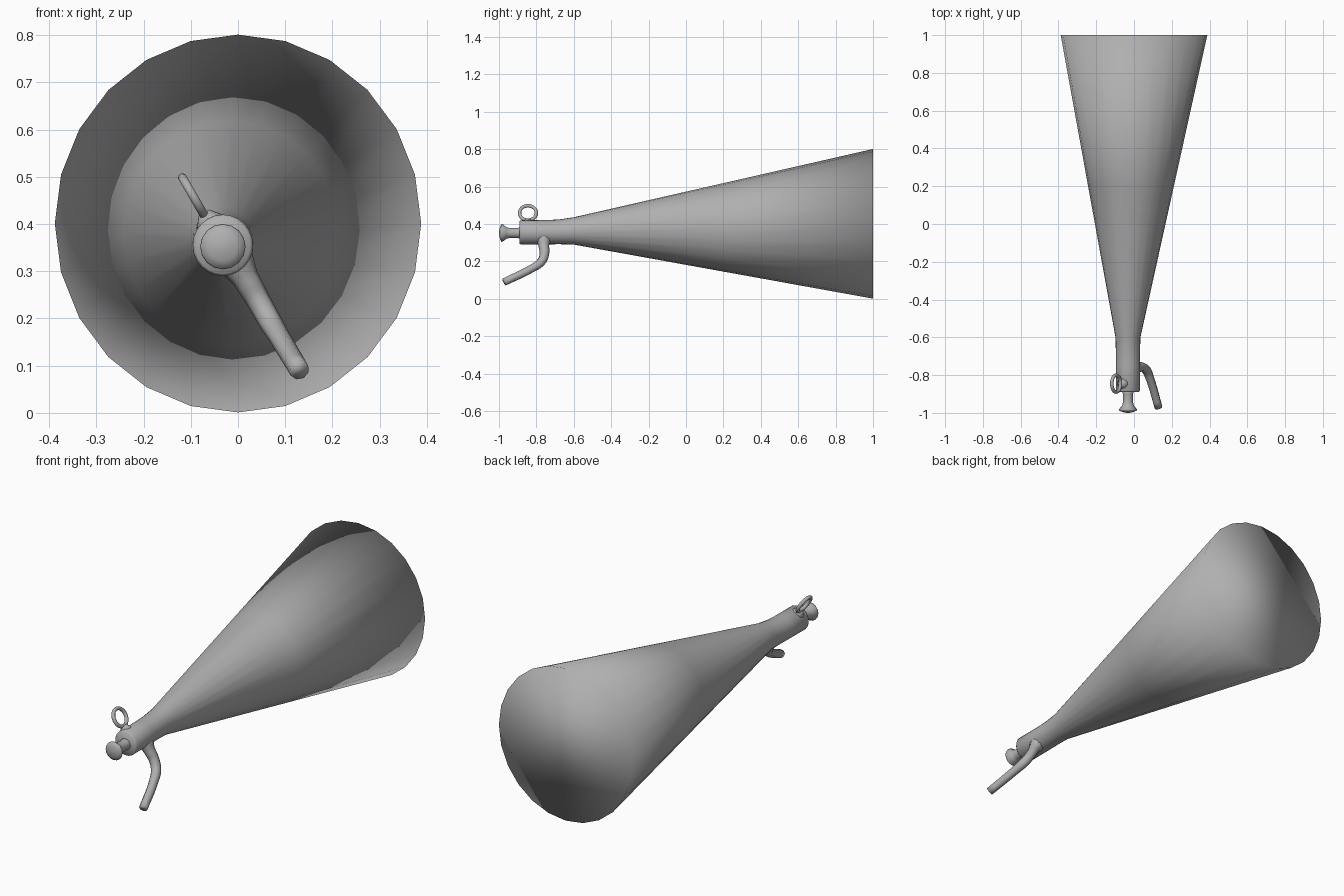
import bpy, bmesh, math
from mathutils import Vector

if "Cube" in bpy.data.objects:
    bpy.data.objects.remove(bpy.data.objects["Cube"])

# Dark grey finish shared by every part
grey = bpy.data.materials.new("dark_grey")
grey.diffuse_color = (0.43, 0.43, 0.43, 1)
grey.use_nodes = True
grey.node_tree.nodes["Principled BSDF"].inputs["Base Color"].default_value = grey.diffuse_color


def loft(name, rings, sides=24):
    """Closed, smooth tube along y. Each ring is (y, centre x, centre z, radius x, radius z)."""
    bm = bmesh.new()
    loops = []
    for y, cx, cz, rx, rz in rings:
        loops.append([bm.verts.new((cx + rx * math.cos(2 * math.pi * i / sides), y,
                                    cz + rz * math.sin(2 * math.pi * i / sides)))
                      for i in range(sides)])
    for a, b in zip(loops, loops[1:]):
        for i in range(sides):
            j = (i + 1) % sides
            bm.faces.new((a[i], a[j], b[j], b[i]))
    bm.faces.new(loops[0])
    bm.faces.new(loops[-1])
    bmesh.ops.recalc_face_normals(bm, faces=bm.faces)
    mesh = bpy.data.meshes.new(name)
    bm.to_mesh(mesh)
    bm.free()
    mesh.shade_smooth()
    mesh.materials.append(grey)
    obj = bpy.data.objects.new(name, mesh)
    bpy.context.collection.objects.link(obj)
    return obj


CX, CZ = -0.032, 0.355

# Long flaring horn with a closed mouth and a short straight neck
loft("horn", [
    (-0.89, CX, CZ, 0.058, 0.06),
    (-0.882, CX, CZ, 0.064, 0.065),
    (-0.75, CX, CZ + 0.001, 0.064, 0.065),
    (-0.68, CX, CZ + 0.003, 0.064, 0.066),
    (-0.60, CX, CZ + 0.008, 0.066, 0.073),
    (0.20, -0.016, 0.382, 0.227, 0.2365),
    (1.0, 0.0, 0.401, 0.388, 0.4),
])

# Mouthpiece stem with flared, domed tip
loft("mouthpiece", [(y, CX, 0.352, r, r) for y, r in (
    (-0.87, 0.034), (-0.90, 0.027), (-0.945, 0.027), (-0.96, 0.031),
    (-0.982, 0.048), (-0.988, 0.046), (-0.995, 0.03), (-1.0, 0.008))], 16)

# Hanging ring, tilted to the left
tilt = Vector((-0.5, 0, 0.866))
bpy.ops.mesh.primitive_torus_add(major_segments=24, minor_segments=10,
                                 major_radius=0.045, minor_radius=0.0095,
                                 location=(-0.095, -0.845, 0.459),
                                 rotation=(0, math.radians(60), 0))
ring = bpy.context.object
ring.name = "hanging_ring"
bpy.ops.object.shade_smooth()
ring.data.materials.append(grey)

# Small boss that joins the ring to the neck
base = Vector((CX, -0.845, CZ)) + tilt * 0.062
bpy.ops.mesh.primitive_cone_add(vertices=16, radius1=0.042, radius2=0.013, depth=0.036,
                                location=base, rotation=(0, math.radians(-30), 0))
boss = bpy.context.object
boss.name = "ring_boss"
bpy.ops.object.shade_smooth()
boss.data.materials.append(grey)

# Bent handle, wider where it leaves the neck
curve = bpy.data.curves.new("handle", "CURVE")
curve.dimensions = "3D"
curve.bevel_depth = 0.022
curve.bevel_resolution = 2
curve.use_fill_caps = True
curve.resolution_u = 5
path = [((-0.008, -0.76, 0.325), 1.9), ((0.016, -0.76, 0.285), 1.3),
        ((0.042, -0.757, 0.24), 1.15), ((0.066, -0.775, 0.197), 1.12),
        ((0.087, -0.825, 0.162), 1.02), ((0.13, -0.972, 0.09), 0.97)]
spline = curve.splines.new("BEZIER")
spline.bezier_points.add(len(path) - 1)
for p, (co, r) in zip(spline.bezier_points, path):
    p.co = co
    p.radius = r
    p.handle_left_type = p.handle_right_type = "AUTO"
handle = bpy.data.objects.new("handle", curve)
bpy.context.collection.objects.link(handle)

# Turn the handle into a mesh with smooth, welded ends
bpy.ops.object.select_all(action="DESELECT")
handle.select_set(True)
bpy.context.view_layer.objects.active = handle
bpy.ops.object.convert(target="MESH")
handle = bpy.context.object
bm = bmesh.new()
bm.from_mesh(handle.data)
bmesh.ops.remove_doubles(bm, verts=bm.verts, dist=0.0005)
bmesh.ops.recalc_face_normals(bm, faces=bm.faces)
bm.to_mesh(handle.data)
bm.free()
handle.data.shade_smooth()
handle.data.materials.clear()
handle.data.materials.append(grey)
